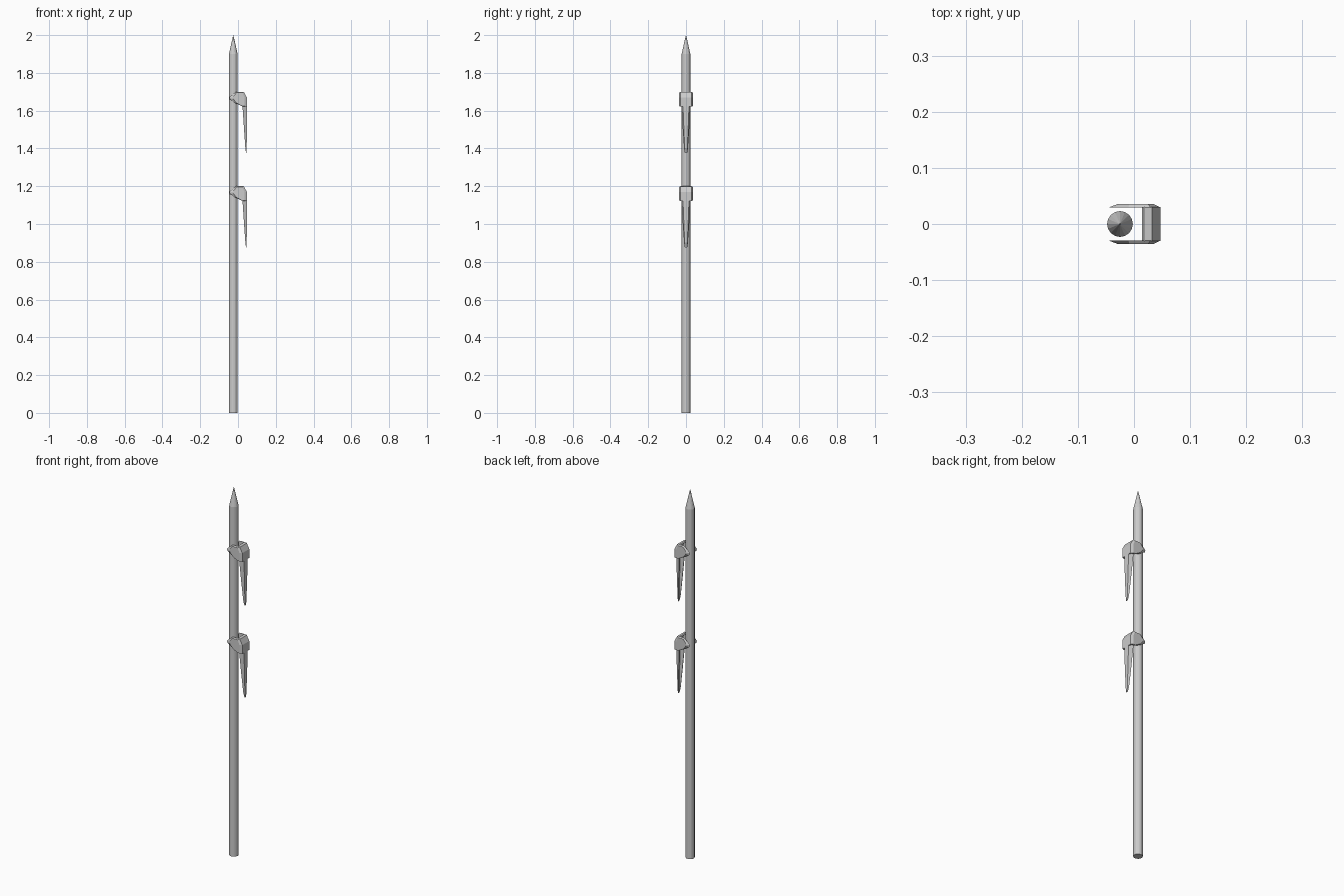
import bpy, bmesh
from math import cos, sin, tau

if "Cube" in bpy.data.objects:
    bpy.data.objects.remove(bpy.data.objects["Cube"])

SHAFT_X, SHAFT_R, SIDES = -0.025, 0.023, 16


def finish(name, bm):
    bmesh.ops.recalc_face_normals(bm, faces=bm.faces[:])
    me = bpy.data.meshes.new(name)
    bm.to_mesh(me)
    bm.free()
    ob = bpy.data.objects.new(name, me)
    bpy.context.collection.objects.link(ob)
    return ob


def loft(bm, rings):
    """Skin closed rings and cap both ends."""
    vs = [[bm.verts.new(p) for p in r] for r in rings]
    n = len(vs[0])
    for a, b in zip(vs, vs[1:]):
        for i in range(n):
            j = (i + 1) % n
            bm.faces.new((a[i], a[j], b[j], b[i]))
    bm.faces.new(vs[0])
    bm.faces.new(vs[-1])


# Round pole with pointed tip
bm = bmesh.new()
loft(bm, [[(SHAFT_X + r * cos(tau * i / SIDES), r * sin(tau * i / SIDES), z)
           for i in range(SIDES)]
          for z, r in ((0, SHAFT_R), (1.9, SHAFT_R), (2.0, 0.0005))])
finish("pole", bm)

# Outlines in x and height above the clip base
CHEEK_IN = [(-0.045, 0.050), (-0.036, 0.059), (-0.010, 0.080), (0.030, 0.080),
            (0.047, 0.050), (0.047, 0.002), (0.025, 0.002), (-0.010, 0.018), (-0.042, 0.038)]
CHEEK_OUT = [(-0.028, 0.049), (-0.024, 0.055), (-0.008, 0.075), (0.024, 0.075),
             (0.034, 0.049), (0.034, 0.004), (0.022, 0.004), (-0.008, 0.021), (-0.026, 0.043)]
BRIDGE = [(0.014, 0.075), (0.018, 0.080), (0.032, 0.078), (0.047, 0.050),
          (0.047, 0.002), (0.040, 0.002), (0.040, 0.048), (0.028, 0.070)]


def clip(z0, label):
    # Two side cheeks gripping the pole
    bm = bmesh.new()
    for s in (-1, 1):
        loft(bm, [[(x, s * y, z0 + z) for x, z in prof]
                  for prof, y in ((CHEEK_IN, 0.0295), (CHEEK_OUT, 0.036))])
    # Folded bridge joining the cheeks
    loft(bm, [[(x, y, z0 + z) for x, z in BRIDGE] for y in (-0.030, 0.030)])
    finish(label + "_clip", bm)

    # Tapering channel-shaped blade: (height, front x, back x, half width)
    bm = bmesh.new()
    rings = []
    for z, xf, xb, w in ((0.03, 0.047, 0.022, 0.026), (-0.12, 0.047, 0.032, 0.017),
                         (-0.22, 0.046, 0.039, 0.010), (-0.245, 0.046, 0.043, 0.006)):
        half = [(xb, w), (xf, 0.65 * w)]
        inner = [(xf - 0.003, 0.5 * w), (xb, 0.85 * w)]
        pts = half + [(x, -y) for x, y in half[::-1]]
        pts += [(x, -y) for x, y in inner[::-1]] + inner
        rings.append([(x, y, z0 + z) for x, y in pts])
    loft(bm, rings)
    finish(label + "_blade", bm)


for z0, label in ((1.12, "lower"), (1.62, "upper")):
    clip(z0, label)
